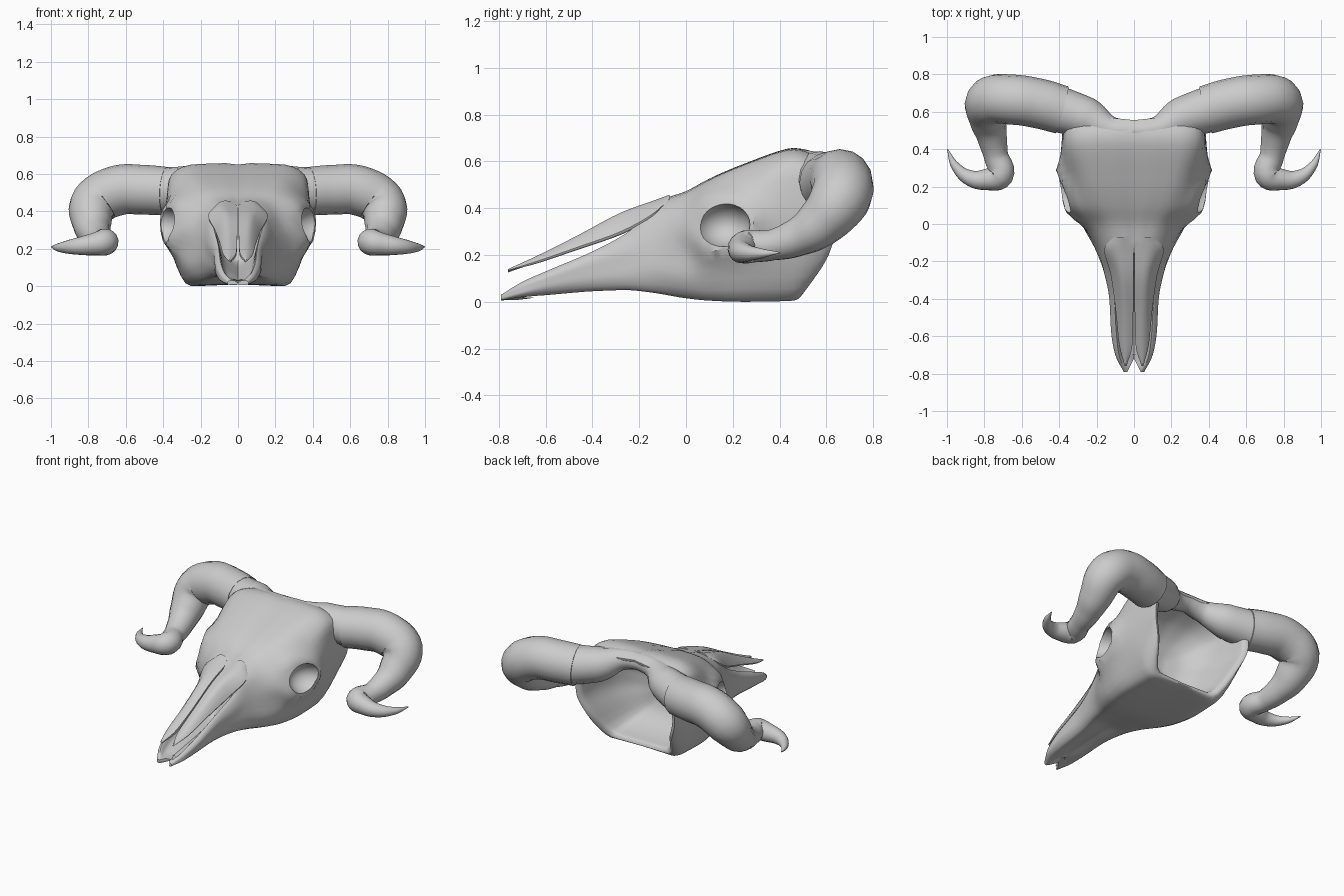
import bpy
import bmesh
import math
from mathutils import Vector

if "Cube" in bpy.data.objects:
    bpy.data.objects.remove(bpy.data.objects["Cube"])

bone = bpy.data.materials.new("bone_grey")
bone.use_nodes = True
bone.diffuse_color = (0.6, 0.6, 0.6, 1)
bone.node_tree.nodes["Principled BSDF"].inputs["Base Color"].default_value = bone.diffuse_color


def smooth(points, steps):
    """Monotone curve through the points, so nothing overshoots."""
    slopes = [b - a for a, b in zip(points, points[1:])]

    def tangent(i):
        before, after = slopes[max(i - 1, 0)], slopes[min(i, len(slopes) - 1)]
        return Vector([2 * a * b / (a + b) if a * b > 0 else 0 for a, b in zip(before, after)])

    result = []
    for i, slope in enumerate(slopes):
        start, end = tangent(i), tangent(i + 1)
        for k in range(steps):
            t = k / steps
            result.append(points[i] + slope * (t * t * (3 - 2 * t))
                          + start * (t * (1 - t) ** 2) - end * (t * t * (1 - t)))
    return result + [points[-1]]


def finish(obj, angle=40):
    obj.data.materials.clear()
    obj.data.materials.append(bone)
    bpy.ops.object.select_all(action="DESELECT")
    obj.select_set(True)
    bpy.context.view_layer.objects.active = obj
    bpy.ops.object.shade_smooth_by_angle(angle=math.radians(angle))


def loft(name, rings):
    """Skin closed rings of points and cap both ends."""
    bm = bmesh.new()
    rows = [[bm.verts.new(p) for p in ring] for ring in rings]
    count = len(rows[0])
    for a, b in zip(rows, rows[1:]):
        for i in range(count):
            j = (i + 1) % count
            bm.faces.new((a[i], a[j], b[j], b[i]))
    bm.faces.new(rows[0])
    bm.faces.new(rows[-1])
    bmesh.ops.recalc_face_normals(bm, faces=bm.faces)
    mesh = bpy.data.meshes.new(name)
    bm.to_mesh(mesh)
    bm.free()
    obj = bpy.data.objects.new(name, mesh)
    bpy.context.collection.objects.link(obj)
    return obj


def along(sections, steps):
    """Smooth every lengthwise line of a stack of sections."""
    lines = [smooth(line, steps) for line in zip(*sections)]
    return [list(ring) for ring in zip(*lines)]


# Skull: y, top z, (x, z) of crown, brow, cheek, jaw and base corner, base z
SECTIONS = [
    (-.79, .015, (.02, .03), (.04, .03), (.055, .022), (.055, .015), (.045, .006), .008),
    (-.7, .03, (.055, .05), (.08, .085), (.1, .065), (.1, .04), (.07, .02), .02),
    (-.58, .05, (.07, .09), (.095, .138), (.122, .11), (.12, .07), (.08, .03), .045),
    (-.4, .08, (.08, .14), (.105, .215), (.132, .17), (.13, .1), (.09, .045), .06),
    (-.26, .12, (.09, .2), (.125, .29), (.16, .21), (.16, .12), (.12, .05), .07),
    (-.15, .415, (.08, .41), (.15, .37), (.19, .25), (.2, .14), (.15, .04), .05),
    (0, .475, (.12, .465), (.22, .4), (.28, .27), (.28, .13), (.2, .015), .02),
    (.1, .528, (.17, .52), (.31, .44), (.375, .3), (.32, .13), (.23, .005), .012),
    (.25, .592, (.22, .585), (.35, .48), (.4, .33), (.345, .15), (.25, 0), .01),
    (.46, .66, (.25, .65), (.37, .57), (.385, .36), (.345, .15), (.24, .005), .015),
]
halves = []
for y, top, *sides, base in SECTIONS:
    outline = [(0, top), *sides, (0, base)]
    halves.append([Vector((x, y, z)) for x, z in outline])

# Back rim leans in at the base, then a deep bowl is hollowed toward one point
RIM = [(0, .555, .625), (.2, .58, .605), (.36, .66, .5), (.37, .65, .35),
       (.32, .61, .2), (.21, .49, .025), (0, .485, .02)]
rim = [Vector(p) for p in RIM]
halves.append(rim)
BOWL = Vector((0, .22, .29))
for depth, shrink in ((.04, .92), (.3, .86), (.65, .72), (.9, .45), (1, .12)):
    hollow = []
    for p in rim:
        hollow.append(Vector((p.x * shrink, p.y + (BOWL.y - p.y) * depth,
                              BOWL.z + (p.z - BOWL.z) * shrink)))
    halves.append(hollow)

rings = []
for half in along([smooth(h, 4) for h in halves], 5):
    mirrored = [Vector((-p.x, p.y, p.z)) for p in half[-2:0:-1]]
    rings.append(half + mirrored)

EYE = Vector((.43, .155, .33))
outer_rings = 5 * len(SECTIONS)
for index, ring in enumerate(rings):
    for p in ring:
        # split muzzle tip
        if p.y < -.7:
            p.y += .07 * max(0, 1 - abs(p.x) / .035)
        # raised eye socket edge
        reach = math.hypot((p.y - EYE.y) / .13, (p.z - EYE.z) / .11)
        if index < outer_rings - 5 and abs(p.x) > .2:
            p.x += math.copysign(.02 * math.exp(-((reach - 1.1) / .25) ** 2), p.x)
    # centre suture
    if -.12 < ring[0].y < .5 and index < outer_rings:
        ring[0].z -= .01
skull = loft("skull", rings)

# Eye sockets
for side in (-1, 1):
    bpy.ops.mesh.primitive_uv_sphere_add(segments=32, ring_count=16, radius=1,
                                         location=(side * EYE.x, EYE.y, EYE.z))
    cutter = bpy.context.object
    cutter.name = "socket_cutter"
    cutter.scale = (.14, .12, .1)
    cutter.hide_render = True
    bpy.context.view_layer.objects.active = skull
    cut = skull.modifiers.new("socket", "BOOLEAN")
    cut.operation = "DIFFERENCE"
    cut.solver = "EXACT"
    cut.object = cutter
    bpy.ops.object.modifier_apply(modifier=cut.name)
    bpy.data.objects.remove(cutter)
finish(skull, 35)

# Nasal bones: y, inner x, outer x, top z, outer edge z
NASAL = [
    (-.76, .04, .05, .14, .132), (-.64, .008, .08, .195, .163), (-.47, .004, .097, .28, .22),
    (-.27, .004, .125, .385, .29), (-.14, .004, .16, .432, .36), (-.07, .03, .11, .458, .43),
]


def nasal_ring(side, y, inner, outer, top, edge):
    mid = (inner + outer) / 2
    thick = .2 * (outer - inner) + .004
    shape = [(inner, top - .008), (mid, top), (outer, edge + thick / 2),
             (outer - thick / 2, edge), (mid, top - thick), (inner, top - thick - .008)]
    points = [Vector((side * x, y, z)) for x, z in shape]
    return smooth(points + points[:1], 3)[:-1]


# Horns: x, y, z and radius along the curl
HORN = [
    (.385, .61, .508, .13), (.5, .642, .515, .133), (.65, .665, .51, .134), (.768, .657, .44, .13),
    (.78, .565, .33, .104), (.762, .475, .275, .082), (.738, .365, .242, .066), (.715, .262, .235, .072),
    (.785, .238, .222, .058), (.875, .245, .212, .043), (.955, .31, .207, .024), (.997, .4, .21, .003),
]
# Bony bar across the back of the crown that carries both horns
CORE = [(0, .5, .595, .055), (.12, .505, .582, .068), (.25, .565, .537, .11), (.42, .618, .508, .125)]


def tube(name, path):
    curve = bpy.data.curves.new(name, "CURVE")
    curve.dimensions = "3D"
    curve.bevel_depth = 1
    curve.bevel_resolution = 6
    curve.resolution_u = 6
    curve.use_fill_caps = True
    spline = curve.splines.new("BEZIER")
    spline.bezier_points.add(len(path) - 1)
    for point, (x, y, z, radius) in zip(spline.bezier_points, path):
        point.co = (x, y, z)
        point.radius = radius
        point.handle_left_type = point.handle_right_type = "AUTO"
    obj = bpy.data.objects.new(name, curve)
    bpy.context.collection.objects.link(obj)
    bpy.ops.object.select_all(action="DESELECT")
    obj.select_set(True)
    bpy.context.view_layer.objects.active = obj
    bpy.ops.object.convert(target="MESH")
    finish(bpy.context.object)


def mirror(path):
    return [(-x, *rest) for x, *rest in path]


tube("horn_core", mirror(CORE)[:0:-1] + CORE)
tube("left_horn", HORN)
tube("right_horn", mirror(HORN))
for side, label in ((1, "left"), (-1, "right")):
    finish(loft(label + "_nasal_bone", along([nasal_ring(side, *s) for s in NASAL], 4)))
